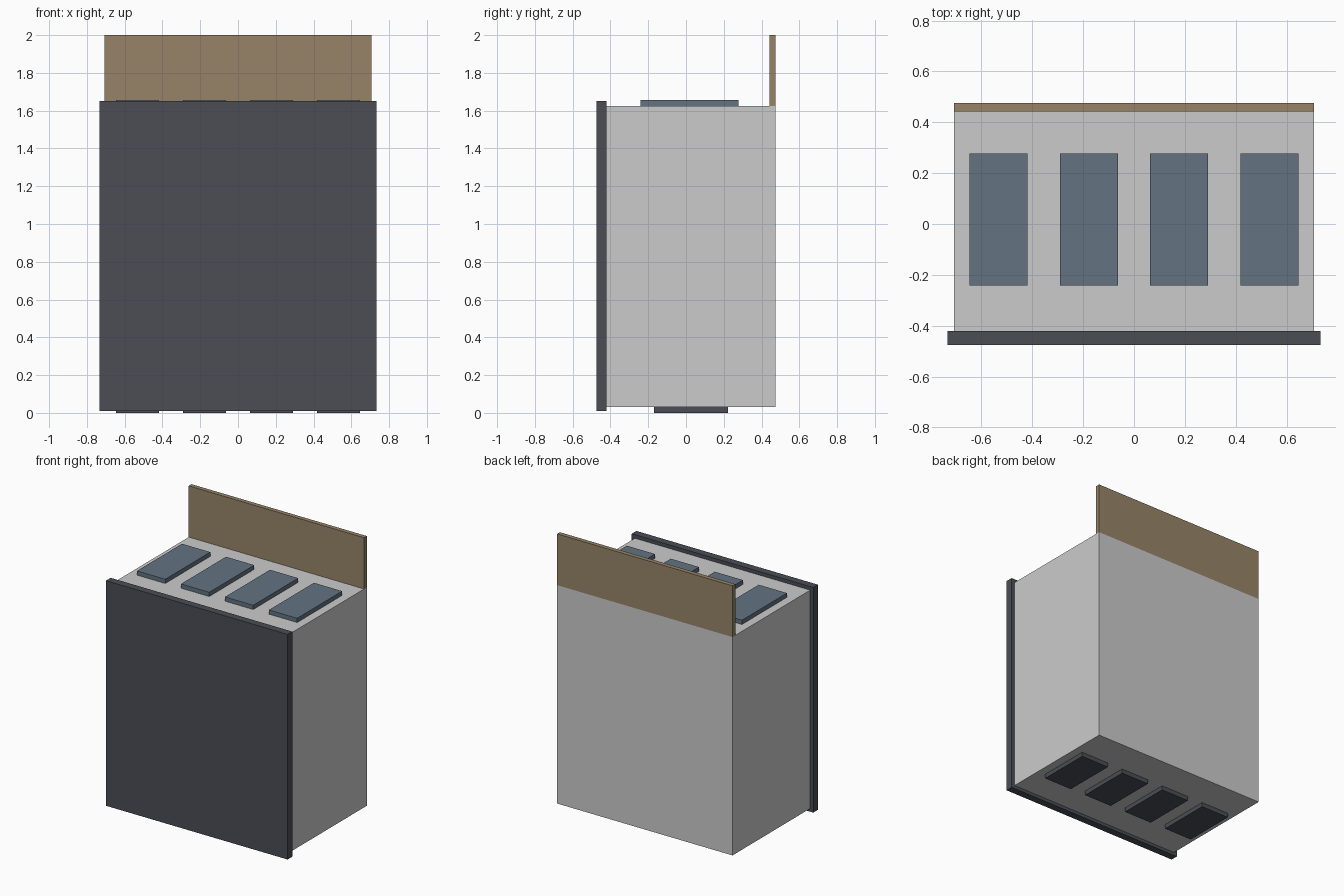
import bpy

if "Cube" in bpy.data.objects:
    bpy.data.objects.remove(bpy.data.objects["Cube"])


def material(name, rgb):
    m = bpy.data.materials.new(name)
    m.diffuse_color = (*rgb, 1.0)
    m.use_nodes = True
    m.node_tree.nodes["Principled BSDF"].inputs["Base Color"].default_value = m.diffuse_color
    return m


def box(name, xs, ys, zs, mat=None):
    """Box spanning the given (min, max) range on each axis."""
    spans = (xs, ys, zs)
    bpy.ops.mesh.primitive_cube_add(size=1, location=[(a + b) / 2 for a, b in spans])
    ob = bpy.context.object
    ob.name = name
    ob.scale = [b - a for a, b in spans]
    bpy.ops.object.transform_apply(location=False, rotation=False, scale=True)
    if mat:
        ob.data.materials.append(mat)
    return ob


dark = material("dark_grey", (0.07, 0.075, 0.09))
tan = material("tan", (0.31, 0.23, 0.14))
blue = material("slate_blue", (0.125, 0.17, 0.22))

HALF_W, BODY_BOTTOM, BODY_TOP = 0.708, 0.032, 1.626

# Main cabinet and its slightly oversized front panel
box("cabinet_body", (-HALF_W, HALF_W), (-0.421, 0.475), (BODY_BOTTOM, BODY_TOP))
box("front_panel", (-0.733, 0.733), (-0.475, -0.421), (0.009, 1.652), dark)

# Upright board along the back edge
box("back_board", (-HALF_W, HALF_W), (0.443, 0.475), (BODY_TOP, 2.0), tan)

# Four pads on top with a matching row of feet underneath
for i in range(4):
    x = (i - 1.5) * 0.355
    xs = (x - 0.114, x + 0.114)
    box(f"top_pad_{i + 1}", xs, (-0.241, 0.278), (BODY_TOP, 1.657), blue)
    box(f"foot_{i + 1}", xs, (-0.17, 0.222), (0.0, BODY_BOTTOM), dark)
